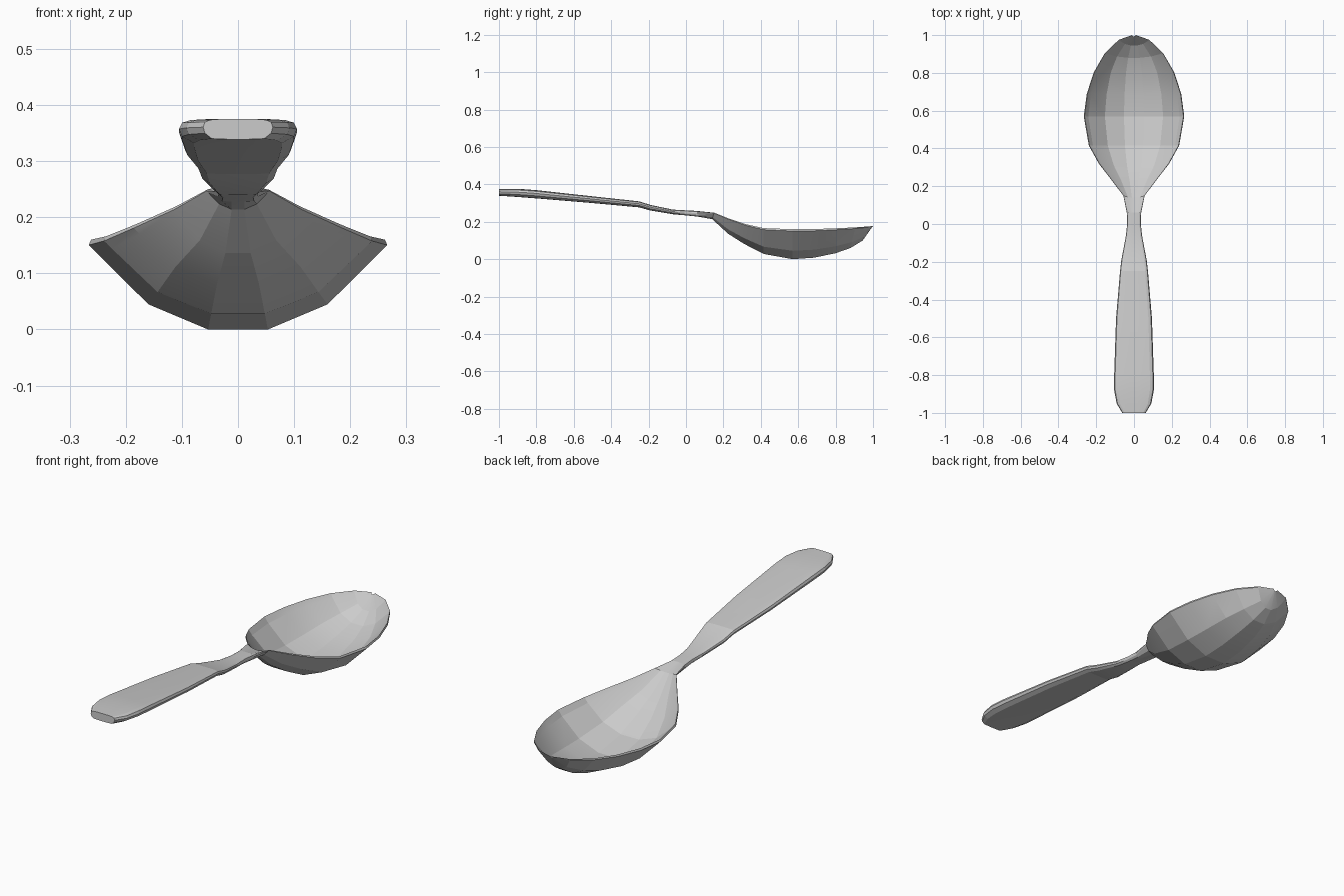
import bpy, bmesh, math

if "Cube" in bpy.data.objects:
    bpy.data.objects.remove(bpy.data.objects["Cube"])

# Half cross-sections: (fraction of half width, fraction of height), bottom centre -> top centre
HANDLE = [(.3, 0), (.75, .03), (.95, .3), (1, .6), (.95, .85), (.8, .96), (.5, 1), (.2, 1)]
OUTER = [(.2, 0), (.6, .28), (.94, .84), (1, .94)]
INNER = [(.985, 1), (.91, .82), (.58, .27), (.2, 0)]

# Handle stations: y, half width, bottom z, top z
handle = [
    (-1.0, .062, .341, .377), (-.95, .092, .338, .377), (-.88, .105, .333, .377),
    (-.8, .105, .327, .371), (-.5, .095, .302, .338), (-.25, .074, .279, .311),
    (-.19, .067, .262, .292), (-.07, .044, .242, .267), (0, .036, .236, .263),
    (.06, .038, .230, .260),
]

# Bowl stations: floor y, rim y, half width, outer floor z, inner floor z, rim z
bowl = [
    (.14, .15, .056, .216, .240, .251), (.225, .225, .113, .138, .163, .221),
    (.31, .32, .186, .084, .101, .189), (.415, .415, .239, .030, .045, .168),
    (.57, .57, .266, .002, .016, .162), (.685, .69, .250, .010, .024, .163),
    (.80, .805, .212, .034, .048, .167), (.88, .905, .155, .062, .077, .172),
    (.945, .975, .082, .102, .117, .177), (.992, 1.0, .010, .170, .174, .179),
]


def handle_half(y, w, zb, zt):
    return [(f * w, y, zb + h * (zt - zb)) for f, h in HANDLE]


def bowl_half(yf, yr, w, zb, zi, zt):
    return ([(f * w, yf + h * (yr - yf), zb + h * (zt - zb)) for f, h in OUTER]
            + [(f * w, yf + h * (yr - yf), zi + h * (zt - zi)) for f, h in INNER])


# Spoon: one skin lofted from handle end to bowl tip, each ring mirrored across x
bm = bmesh.new()
rings = []
for half in [handle_half(*s) for s in handle] + [bowl_half(*s) for s in bowl]:
    full = half + [(-x, y, z) for x, y, z in reversed(half)]
    rings.append([bm.verts.new(p) for p in full])
n = len(rings[0])
for a, b in zip(rings, rings[1:]):
    for i in range(n):
        j = (i + 1) % n
        bm.faces.new((a[i], a[j], b[j], b[i]))
bm.faces.new(rings[0])
bm.faces.new(rings[-1])
bmesh.ops.recalc_face_normals(bm, faces=bm.faces)

mesh = bpy.data.meshes.new("spoon")
bm.to_mesh(mesh)
bm.free()
spoon = bpy.data.objects.new("spoon", mesh)
bpy.context.collection.objects.link(spoon)

# Low-poly facets in the bowl, softened shading along the handle
bpy.context.view_layer.objects.active = spoon
spoon.select_set(True)
bpy.ops.object.shade_smooth_by_angle(angle=math.radians(10))
spoon.location.z = -.002
